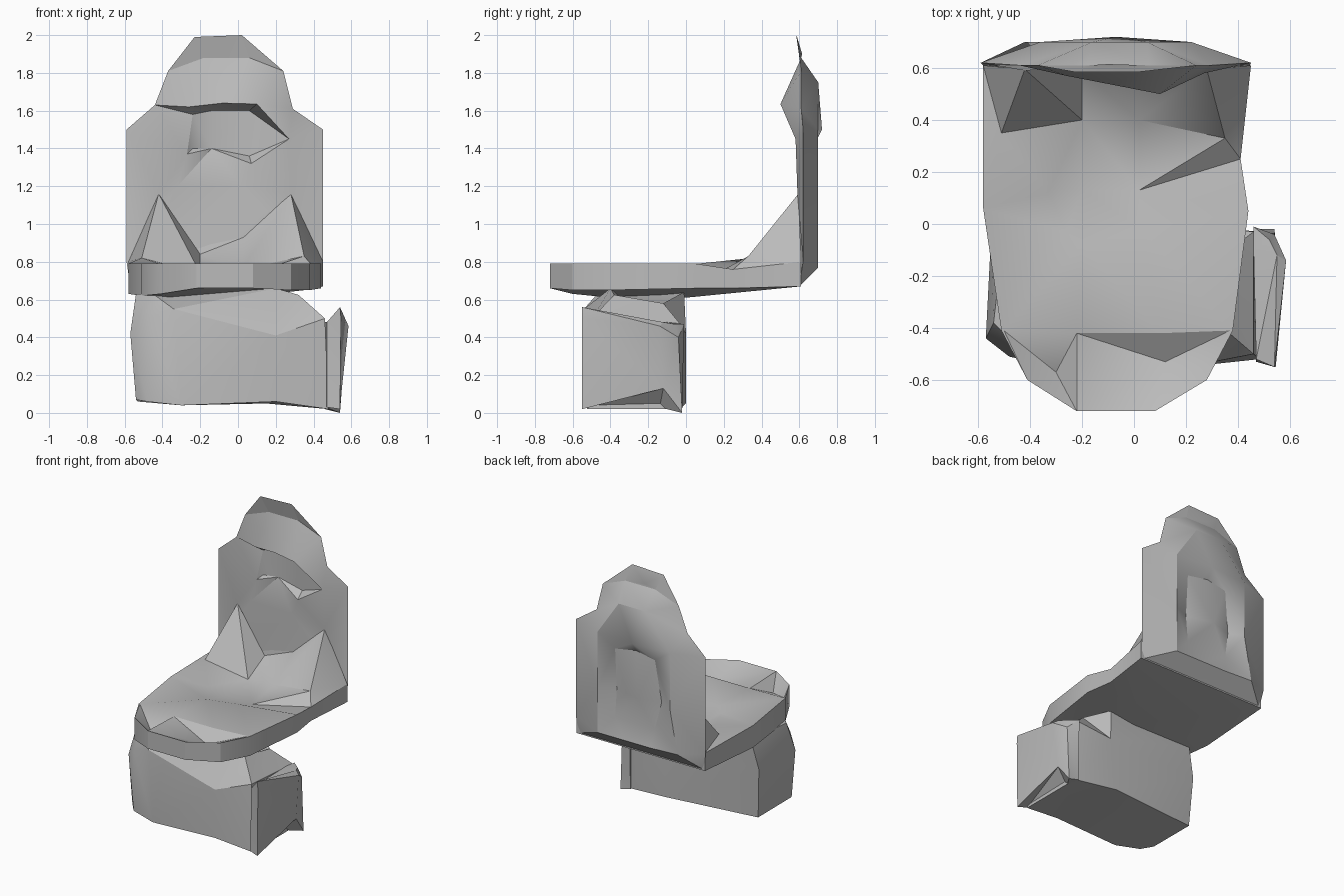
import bpy, bmesh, math
from mathutils import Vector
from mathutils.geometry import delaunay_2d_cdt

default_cube = bpy.data.objects.get("Cube")
if default_cube:
    bpy.data.objects.remove(default_cube, do_unlink=True)

# One plain grey for every part
grey = bpy.data.materials.new("plain_grey")
grey.use_nodes = True
colour = (.5, .5, .5, 1)
grey.diffuse_color = colour
grey.node_tree.nodes["Principled BSDF"].inputs["Base Color"].default_value = colour


def skin(bm, outline, inner, axes):
    """Fill an outline, passing through the inner points, seen along one axis."""
    points = list(outline) + list(inner)
    flat = [Vector((p[axes[0]], p[axes[1]])) for p in points]
    found = delaunay_2d_cdt(flat, [], [list(range(len(outline)))], 1, 1e-5)
    origins, triangles = found[3], found[2]
    verts = [bm.verts.new(points[o[0]]) for o in origins]
    for triangle in triangles:
        bm.faces.new([verts[i] for i in triangle])


def wall(bm, lower, upper):
    """Join two closed rings that have the same number of points."""
    count = len(lower)
    for i in range(count):
        j = (i + 1) % count
        corners = (lower[i], lower[j], upper[j], upper[i])
        bm.faces.new([bm.verts.new(p) for p in corners])


def finish(bm, name):
    """Weld the skins and walls into one object with firm creases."""
    bmesh.ops.remove_doubles(bm, verts=bm.verts, dist=.001)
    bmesh.ops.triangulate(bm, faces=bm.faces)
    bmesh.ops.dissolve_degenerate(bm, edges=bm.edges, dist=.001)
    bmesh.ops.recalc_face_normals(bm, faces=bm.faces)
    mesh = bpy.data.meshes.new(name)
    bm.to_mesh(mesh)
    bm.free()
    mesh.materials.append(grey)
    part = bpy.data.objects.new(name, mesh)
    bpy.context.collection.objects.link(part)
    bpy.ops.object.select_all(action='DESELECT')
    part.select_set(True)
    bpy.context.view_layer.objects.active = part
    bpy.ops.object.shade_smooth_by_angle(angle=math.radians(30))
    return part


def stack(name, rings, bottom_points=(), top_points=()):
    """Build a closed part from rings listed from bottom to top."""
    bm = bmesh.new()
    skin(bm, rings[0], bottom_points, (0, 1))
    for lower, upper in zip(rings, rings[1:]):
        wall(bm, lower, upper)
    skin(bm, rings[-1], top_points, (0, 1))
    return finish(bm, name)


# Backrest: a shared rim, a front skin with a niche, a hollowed back skin
rim = [(-.57, .6, .67), (-.59, .62, .8), (-.59, .62, 1.5), (-.44, .61, 1.63),
       (-.37, .61, 1.81), (-.18, .61, 1.88), (.06, .61, 1.88), (.24, .61, 1.81),
       (.29, .61, 1.61), (.45, .62, 1.5), (.45, .62, .8), (.44, .6, .67)]
niche_edge = [(-.26, .57, 1.62), (.1, .5, 1.635), (.27, .58, 1.45),
              (.07, .585, 1.32), (-.27, .6, 1.37)]
niche_floor = [(-.14, .66, 1.6), (.06, .65, 1.6), (.06, .65, 1.36),
               (-.14, .66, 1.4), (-.24, .63, 1.58), (-.24, .63, 1.4)]
front_swell = [(-.08, .535, 1.64), (-.32, .6, 1.2), (.02, .59, 1.2),
               (.28, .59, 1.16), (-.42, .59, 1.16)]
back_ridge = [(-.16, .7, 1.75), (.05, .7, 1.75), (-.07, .72, 1.5),
              (-.36, .7, 1.5), (.22, .7, 1.5), (-.42, .7, .78),
              (-.2, .7, .77), (.22, .7, .77), (0, .7, .77),
              (-.36, .7, 1.1), (.22, .7, 1.1)]
back_hollow = [(-.07, .67, 1.43), (-.22, .67, 1.4), (.1, .67, 1.4),
               (-.26, .65, 1.1), (.1, .65, 1.1), (-.1, .7, 1.1),
               (-.22, .67, .9), (.1, .67, .9)]
bm = bmesh.new()
skin(bm, rim, niche_edge + niche_floor + front_swell, (0, 2))
skin(bm, rim, back_ridge + back_hollow, (0, 2))
finish(bm, "backrest")

# Crest: the thin leaf on top of the backrest
bm = bmesh.new()
leaf = rim[4:8] + [(.02, .585, 2), (-.23, .585, 1.99)]
skin(bm, leaf, [], (0, 2))
skin(bm, leaf, [(-.1, .615, 1.9)], (0, 2))
finish(bm, "backrest_crest")

# Seat: rounded front, raised rear corners and a dished middle
seat_plan = [(-.58, .61), (-.58, .06), (-.51, -.41), (-.41, -.6), (-.22, -.72),
             (.08, -.72), (.28, -.6), (.38, -.41), (.44, .05), (.41, .25), (.45, .61)]
top_heights = [.8] + [.79] * 8 + [.76, .8]
low_heights = [.67, .63, .62, .63, .66, .66, .65, .65, .66, .66, .67]
seat_top = [(x, y, z) for (x, y), z in zip(seat_plan, top_heights)]
seat_low = [(x, y, z) for (x, y), z in zip(seat_plan, low_heights)]
raised = [(-.42, .595, 1.16), (.28, .595, 1.16), (-.51, .35, .82),
          (.35, .33, .83), (-.2, .59, .84), (.03, .59, .93)]
dish = [(-.2, .13, .72), (.02, .13, .72), (-.2, .4, .74), (.02, .4, .76),
        (-.33, .12, .76), (-.26, -.03, .76), (.03, -.02, .78), (-.2, -.08, .78)]
lip_pocket = [(-.5, -.41, .79), (.37, -.41, .79), (-.22, -.42, .78),
              (.1, -.42, .78), (-.3, -.57, .71), (.12, -.53, .71)]
stack("seat", [seat_low, seat_top], [(-.36, -.4, .61), (0, 0, .61), (.2, -.4, .66)],
      raised + dish + lip_pocket)

# Base: a faceted block that narrows where it meets the seat
base_floor = [(-.53, -.07, .06), (-.54, -.44, .07), (-.48, -.51, .06), (-.3, -.55, .04),
              (.2, -.55, .06), (.48, -.52, .02), (.48, -.03, .02), (.15, 0, .05)]
base_waist = [(-.55, -.05, .42), (-.57, -.44, .42), (-.48, -.51, .5), (-.34, -.54, .55),
              (.2, -.55, .41), (.46, -.5, .5), (.46, -.03, .47), (.2, 0, .42)]
base_crown = [(-.5, -.03, .63), (-.54, -.38, .63), (-.45, -.47, .63), (-.36, -.4, .63),
              (.2, -.4, .66), (.32, -.38, .625), (.34, -.12, .58), (.19, -.01, .64)]
stack("base", [base_floor, base_waist, base_crown], [],
      [(.24, -.3, .57), (.24, -.12, .57)])

# Side flap: a leaning plate along the left of the base
flap_front = [(.47, -.53, .03), (.54, -.55, .02), (.545, -.55, .5),
              (.54, -.55, .56), (.47, -.52, .48)]
flap_middle = [(.46, -.14, .03), (.55, -.12, .13), (.585, -.14, .46),
               (.55, -.12, .48), (.46, -.1, .48)]
flap_back = [(.46, -.02, .02), (.54, -.02, 0), (.54, -.04, .4),
             (.52, -.06, .47), (.46, -.01, .47)]
bm = bmesh.new()
for ring, following in ((flap_front, flap_middle), (flap_middle, flap_back)):
    wall(bm, ring, following)
for ring in (flap_front, flap_back):
    skin(bm, ring, [], (0, 2))
finish(bm, "base_side_flap")
